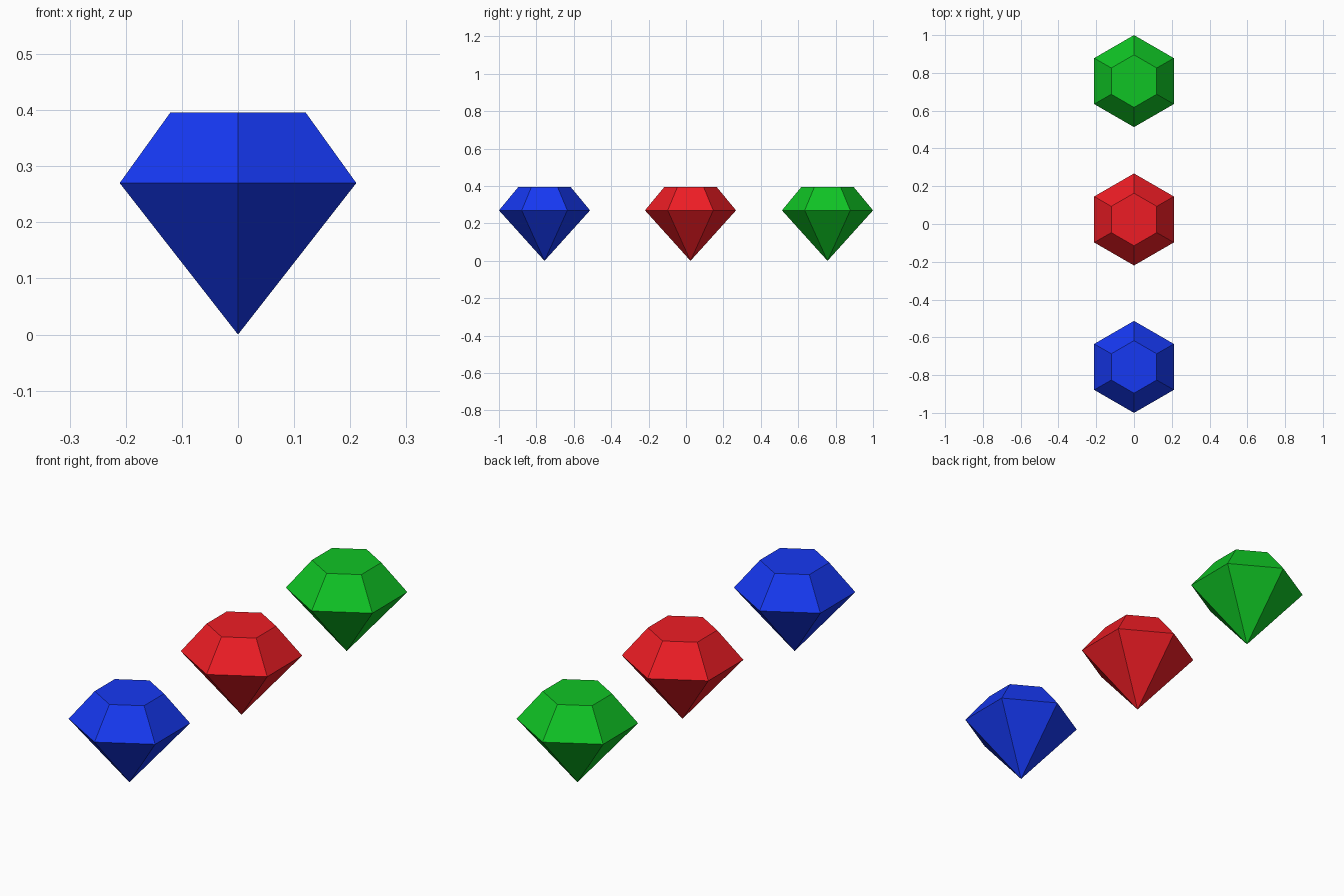
import bpy, bmesh, math

if "Cube" in bpy.data.objects:
    bpy.data.objects.remove(bpy.data.objects["Cube"])

SIDES = 6
GIRDLE_R, TABLE_R = 0.2435, 0.139
GIRDLE_Z, TABLE_Z = 0.27, 0.396


def make_gem(name, y, color):
    bm = bmesh.new()

    def ring(radius, z):
        return [bm.verts.new((radius * math.sin(math.tau * i / SIDES),
                              -radius * math.cos(math.tau * i / SIDES), z))
                for i in range(SIDES)]

    tip = bm.verts.new((0, 0, 0))
    girdle = ring(GIRDLE_R, GIRDLE_Z)
    table = ring(TABLE_R, TABLE_Z)

    # pavilion (lower point), crown (bevelled band) and flat table
    for i in range(SIDES):
        j = (i + 1) % SIDES
        bm.faces.new((tip, girdle[j], girdle[i]))
        bm.faces.new((girdle[i], girdle[j], table[j], table[i]))
    bm.faces.new(table)
    bmesh.ops.recalc_face_normals(bm, faces=bm.faces)

    mesh = bpy.data.meshes.new(name)
    bm.to_mesh(mesh)
    bm.free()
    mat = bpy.data.materials.new(name + "_material")
    mat.diffuse_color = (*color, 1)
    mat.use_nodes = True
    mat.node_tree.nodes["Principled BSDF"].inputs["Base Color"].default_value = mat.diffuse_color
    mesh.materials.append(mat)
    gem = bpy.data.objects.new(name, mesh)
    gem.location.y = y
    bpy.context.collection.objects.link(gem)


# Three cut gems in a row along y
make_gem("blue_gem", -0.7565, (0.008, 0.04, 0.89))
make_gem("red_gem", 0.024, (0.855, 0.012, 0.018))
make_gem("green_gem", 0.7565, (0.005, 0.55, 0.018))
